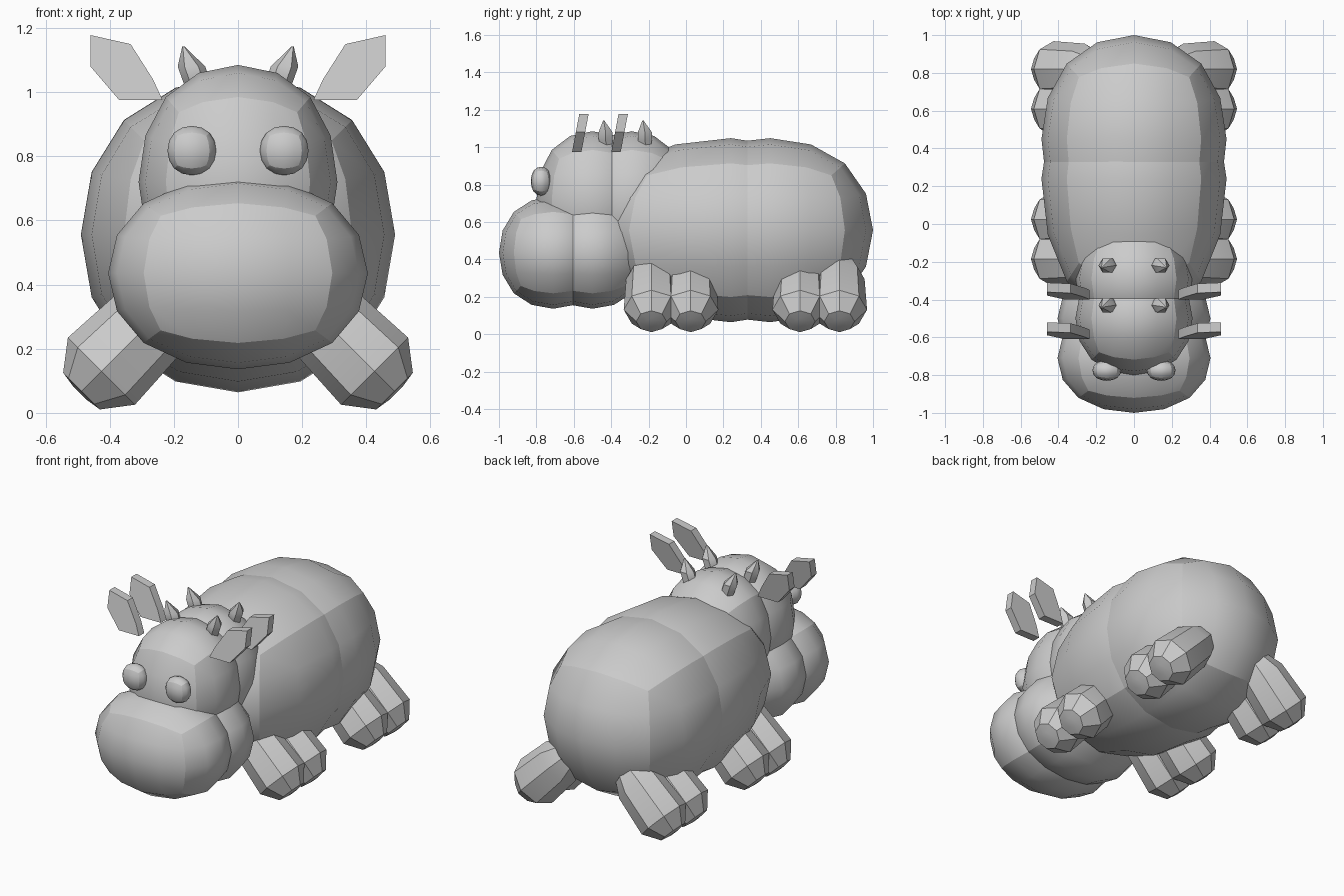
import bpy, bmesh, math
from mathutils import Vector

cube = bpy.data.objects.get("Cube")
if cube:
    bpy.data.objects.remove(cube, do_unlink=True)

grey = bpy.data.materials.new("plain_grey")
grey.use_nodes = True
colour = (0.6, 0.6, 0.6, 1)
grey.diffuse_color = colour
grey.node_tree.nodes["Principled BSDF"].inputs["Base Color"].default_value = colour


def finish(name, bm, angle):
    """Turn a bmesh into a shaded object."""
    bmesh.ops.recalc_face_normals(bm, faces=bm.faces)
    mesh = bpy.data.meshes.new(name)
    bm.to_mesh(mesh)
    bm.free()
    mesh.materials.append(grey)
    obj = bpy.data.objects.new(name, mesh)
    bpy.context.collection.objects.link(obj)
    bpy.ops.object.select_all(action='DESELECT')
    obj.select_set(True)
    bpy.context.view_layer.objects.active = obj
    bpy.ops.object.shade_smooth_by_angle(angle=math.radians(angle))
    return obj


def rounded(name, centre, half, front=None):
    """Subdivided box fitted to half sizes; front is the half length towards -y."""
    bm = bmesh.new()
    bmesh.ops.create_cube(bm, size=2)
    obj = finish(name, bm, 80)
    sub = obj.modifiers.new("round", 'SUBSURF')
    sub.levels = 2
    bpy.ops.object.modifier_apply(modifier=sub.name)
    verts = obj.data.vertices
    unit = max(v.co.x for v in verts)
    for v in verts:
        x, y, z = v.co / unit
        depth = front if front and y < 0 else half[1]
        v.co = Vector((x * half[0], y * depth, z * half[2])) + Vector(centre)
    bpy.ops.object.shade_smooth_by_angle(angle=math.radians(80))
    return obj


def stack(name, rings, u, v, sides, angle):
    """Closed solid through rings given as (centre, radius)."""
    bm = bmesh.new()
    loops = []
    for c, r in rings:
        loop = []
        for i in range(sides):
            a = math.tau * i / sides
            loop.append(bm.verts.new(c + u * r * math.cos(a) + v * r * math.sin(a)))
        loops.append(loop)
    for a, b in zip(loops, loops[1:]):
        for i in range(sides):
            j = (i + 1) % sides
            bm.faces.new((a[i], a[j], b[j], b[i]))
    bm.faces.new(loops[0])
    bm.faces.new(loops[-1])
    return finish(name, bm, angle)


def leg(name, s, y):
    axis = Vector((s, 0, -1)).normalized()
    end = Vector((s * 0.488, y, 0.068))
    rings = [(end + axis * t, r) for t, r in
             ((-0.42, 0.09), (-0.32, 0.135), (-0.088, 0.148), (0, 0.081), (0.008, 0.03))]
    stack(name, rings, Vector((0, 1, 0)), Vector((s, 0, 1)).normalized(), 8, 35)


def horn(name, s, y):
    rings = [(Vector((s * x, y + dy, z)), r) for x, dy, z, r in
             ((0.125, 0.01, 0.99, 0.03), (0.13, 0, 1.035, 0.042),
              (0.145, 0, 1.08, 0.043), (0.17, -0.01, 1.142, 0.004))]
    stack(name, rings, Vector((1, 0, 0)), Vector((0, 1, 0)), 6, 35)


def ear(name, s, y):
    outline = ((0.235, 0.975), (0.37, 0.975), (0.46, 1.08),
               (0.46, 1.178), (0.335, 1.15), (0.265, 1.04))
    bm = bmesh.new()
    sheets = []
    for side in (-1, 1):
        sheets.append([bm.verts.new((s * x, y + (z - 1.075) * 0.19 + side * 0.025, z))
                       for x, z in outline])
        bm.faces.new(sheets[-1])
    n = len(outline)
    for i in range(n):
        j = (i + 1) % n
        bm.faces.new((sheets[0][i], sheets[0][j], sheets[1][j], sheets[1][i]))
    finish(name, bm, 30)


# Every part appears twice, the second set standing a step behind the first
for label, step in (("front", 0), ("rear", 0.21)):
    rounded(label + "_body", (0, 0.24 + step, 0.556), (0.49, 0.55, 0.492), 0.75)
    rounded(label + "_head", (0, -0.5 + step, 0.72), (0.31, 0.3, 0.365))
    rounded(label + "_muzzle", (0, -0.71 + step, 0.436), (0.405, 0.29, 0.3))
    for side, s in (("left", 1), ("right", -1)):
        tag = label + "_" + side
        leg(tag + "_foreleg", s, -0.185 + step)
        leg(tag + "_hind_leg", s, 0.61 + step)
        ear(tag + "_ear", s, -0.565 + step)
        horn(tag + "_horn", s, -0.43 + step)

# Eyes
for side, s in (("left", 1), ("right", -1)):
    rounded(side + "_eye", (s * 0.144, -0.775, 0.818), (0.076, 0.055, 0.077))
